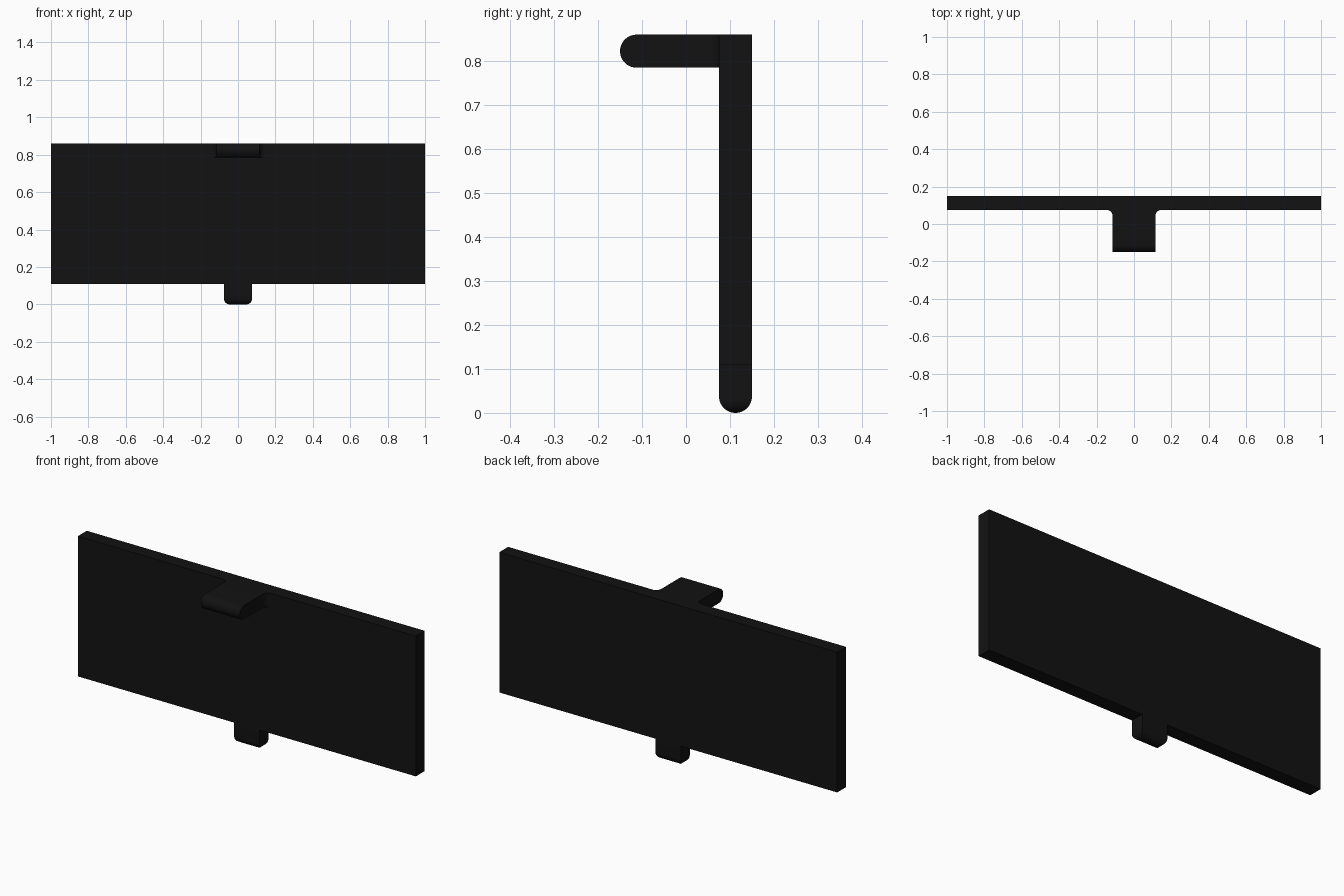
import bpy, bmesh, math
from mathutils import Vector

if "Cube" in bpy.data.objects:
    bpy.data.objects.remove(bpy.data.objects["Cube"])

R = 0.0375            # half thickness of the sheet
Y = 0.1125            # panel mid-plane
black = bpy.data.materials.new("black")
black.diffuse_color = (0.006, 0.006, 0.006, 1)
black.use_nodes = True
black.node_tree.nodes["Principled BSDF"].inputs["Base Color"].default_value = black.diffuse_color


def loft(name, stations, place):
    """Skin rectangles (pos, half_width, half_depth) along an axis."""
    bm = bmesh.new()
    rings = []
    for p, w, d in stations:
        rings.append([bm.verts.new(place(p, sx * w, sd * d))
                      for sx, sd in ((-1, -1), (1, -1), (1, 1), (-1, 1))])
    for a, b in zip(rings, rings[1:]):
        for i in range(4):
            j = (i + 1) % 4
            bm.faces.new((a[i], a[j], b[j], b[i]))
    bm.faces.new(rings[0])
    bm.faces.new(rings[-1])
    bmesh.ops.remove_doubles(bm, verts=bm.verts, dist=1e-5)
    bmesh.ops.recalc_face_normals(bm, faces=bm.faces)
    mesh = bpy.data.meshes.new(name)
    bm.to_mesh(mesh)
    bm.free()
    obj = bpy.data.objects.new(name, mesh)
    bpy.context.collection.objects.link(obj)
    mesh.materials.append(black)
    bpy.ops.object.select_all(action='DESELECT')
    bpy.context.view_layer.objects.active = obj
    obj.select_set(True)
    bpy.ops.object.shade_smooth_by_angle(angle=math.radians(30))


N = 14
quarter = [math.pi / 2 * i / N for i in range(N + 1)]

# Flat panel
loft("panel", [(0.11, 1.0, R), (0.86, 1.0, R)],
     lambda p, w, d: Vector((w, Y + d, p)))

# Top hook: round nose at the front, concave fillets where it meets the panel
F = 0.03
nose = [(-0.15 + R * (1 - math.cos(a)), 0.115, R * math.sin(a)) for a in quarter]
flare = [(0.075 - F + F * math.sin(a), 0.115 + F * (1 - math.cos(a)), R) for a in quarter]
loft("top_hook", nose + flare, lambda p, w, d: Vector((w, p, 0.8225 + d)))

# Bottom tab: round lower edge with rounded corners
tab = []
for a in quarter:
    z = R * (1 - math.cos(a))
    k = max(0.0, F - z)
    tab.append((z, 0.075 - F + math.sqrt(F * F - k * k), R * math.sin(a)))
tab.append((0.11, 0.075, R))
loft("bottom_tab", tab, lambda p, w, d: Vector((w, Y + d, p)))
